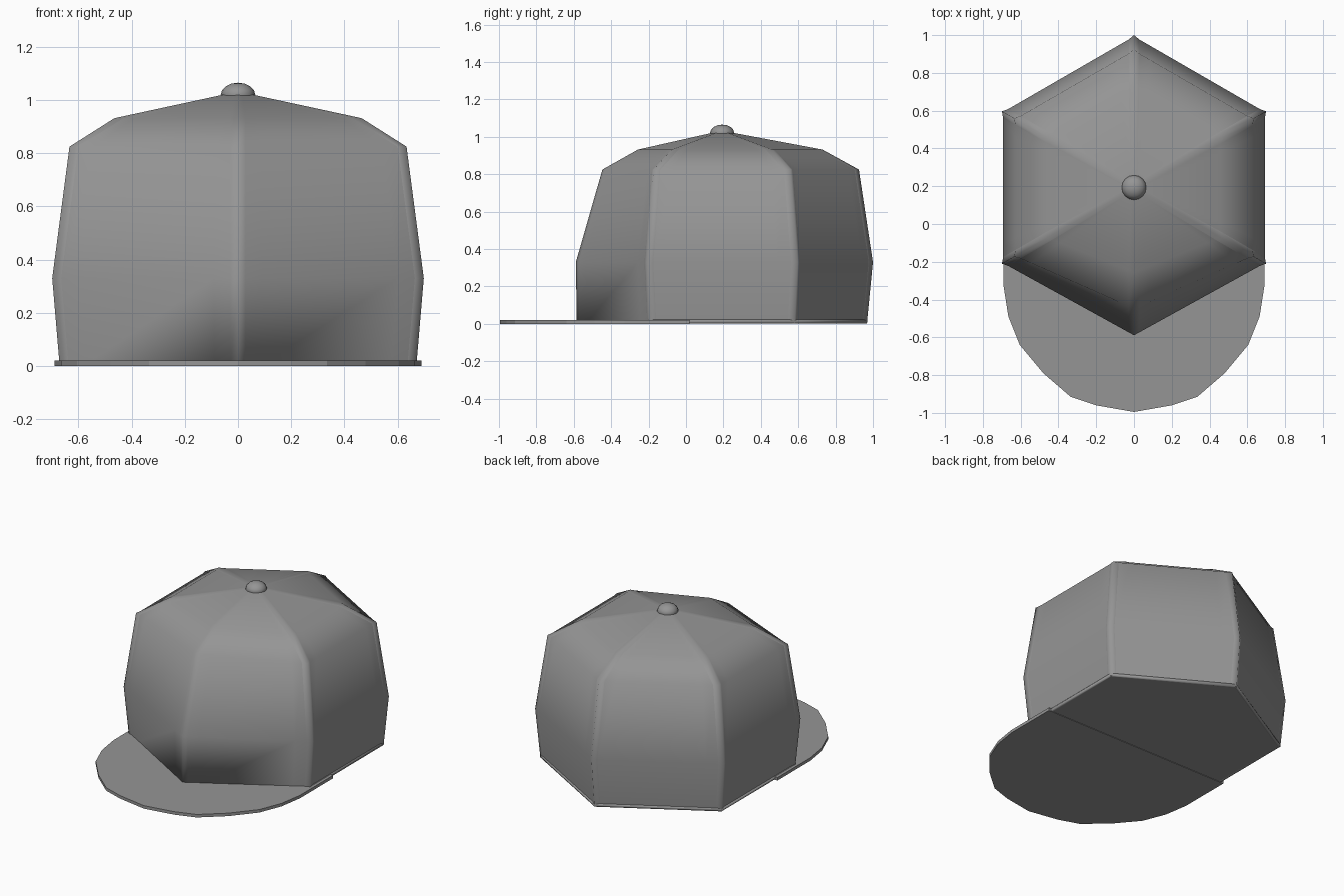
import bpy
import bmesh
import math
from mathutils import Vector

cube = bpy.data.objects.get("Cube")
if cube:
    bpy.data.objects.remove(cube, do_unlink=True)

grey = bpy.data.materials.new("grey cloth")
grey.use_nodes = True
colour = (0.3, 0.3, 0.3, 1)
grey.diffuse_color = colour
grey.node_tree.nodes["Principled BSDF"].inputs["Base Color"].default_value = colour

CENTRE = Vector((0, 0.193, 0))


def add_object(name, bm):
    mesh = bpy.data.meshes.new(name)
    bm.to_mesh(mesh)
    bm.free()
    mesh.materials.append(grey)
    obj = bpy.data.objects.new(name, mesh)
    bpy.context.collection.objects.link(obj)
    return obj


def corner(k, radius, z):
    a = math.radians(60 * k - 90)
    return CENTRE + Vector((radius * math.cos(a), radius * math.sin(a), z))


# Crown: six panels; corner 0 is the seamless front, the others carry raised seams
# Each row: general radius, front radius, height
rows = [(0.60, 0.60, 0.003), (0.768, 0.777, 0.003), (0.80, 0.782, 0.33),
        (0.725, 0.64, 0.825), (0.53, 0.45, 0.932), (0.06, 0.06, 1.02)]
SEAM_WIDTH, SEAM_RISE = 0.032, 0.007
PER_PANEL = 5

bm = bmesh.new()
grid = []
for radius, front, z in rows:
    ring = []
    share = min(SEAM_WIDTH / radius, 0.3)
    near = share + 0.1 * (1 - 2 * share)
    for k in range(6):
        a = corner(k, radius if k else front, z)
        b = corner(k + 1, radius if k < 5 else front, z)
        tip = corner(k, radius + SEAM_RISE, z) if k else a
        ring.append(bm.verts.new(tip))
        ring += [bm.verts.new(a.lerp(b, t)) for t in (share, near, 1 - near, 1 - share)]
    grid.append(ring)

count = 6 * PER_PANEL
for low, high in zip(grid, grid[1:]):
    for j in range(count):
        n = (j + 1) % count
        bm.faces.new((low[j], low[n], high[n], high[j]))
bm.faces.new(grid[0][::-1])
apex = bm.verts.new(CENTRE + Vector((0, 0, 1.025)))
for j in range(count):
    bm.faces.new((grid[-1][j], grid[-1][(j + 1) % count], apex))
for f in bm.faces:
    f.smooth = True

# Sharp creases beside the seams
for j in range(count):
    side, k = j % PER_PANEL, j // PER_PANEL
    seam = k if side == 1 else (k + 1) % 6
    if side in (1, 4) and seam:
        for low, high in zip(grid[1:], grid[2:]):
            bm.edges.get((low[j], high[j])).smooth = False
# Sharp bottom edge, soft only at the front point
for j in range(count):
    if 2 <= j < count - 2:
        bm.edges.get((grid[1][j], grid[1][(j + 1) % count])).smooth = False
add_object("crown", bm)

# Hem along the sides and back
curve = bpy.data.curves.new("hem", "CURVE")
curve.dimensions = "3D"
curve.bevel_depth = 0.012
curve.bevel_resolution = 1
curve.use_fill_caps = True
spline = curve.splines.new("POLY")
spline.points.add(4)
for k, point in enumerate(spline.points, 1):
    point.co = (*corner(k, 0.766, 0.012), 1)
curve.materials.append(grey)
bpy.context.collection.objects.link(bpy.data.objects.new("hem", curve))

# Brim: flat plate from a mirrored half outline
half = [(0.69, 0.02), (0.69, -0.33), (0.665, -0.49), (0.605, -0.64),
        (0.48, -0.79), (0.335, -0.915), (0.2, -0.96)]
outline = half + [(0, -0.995)] + [(-x, y) for x, y in reversed(half)]
bm = bmesh.new()
face = bm.faces.new([bm.verts.new((x, y, 0)) for x, y in outline])
lifted = bmesh.ops.extrude_face_region(bm, geom=[face])["geom"]
bmesh.ops.translate(bm, vec=(0, 0, 0.02),
                    verts=[g for g in lifted if isinstance(g, bmesh.types.BMVert)])
bmesh.ops.recalc_face_normals(bm, faces=bm.faces)
add_object("brim", bm)

# Top button
bm = bmesh.new()
bmesh.ops.create_uvsphere(bm, u_segments=16, v_segments=8, radius=0.065)
bmesh.ops.scale(bm, vec=(1, 1, 0.7), verts=bm.verts)
for f in bm.faces:
    f.smooth = True
button = add_object("top_button", bm)
button.location = CENTRE + Vector((0, 0, 1.02))
